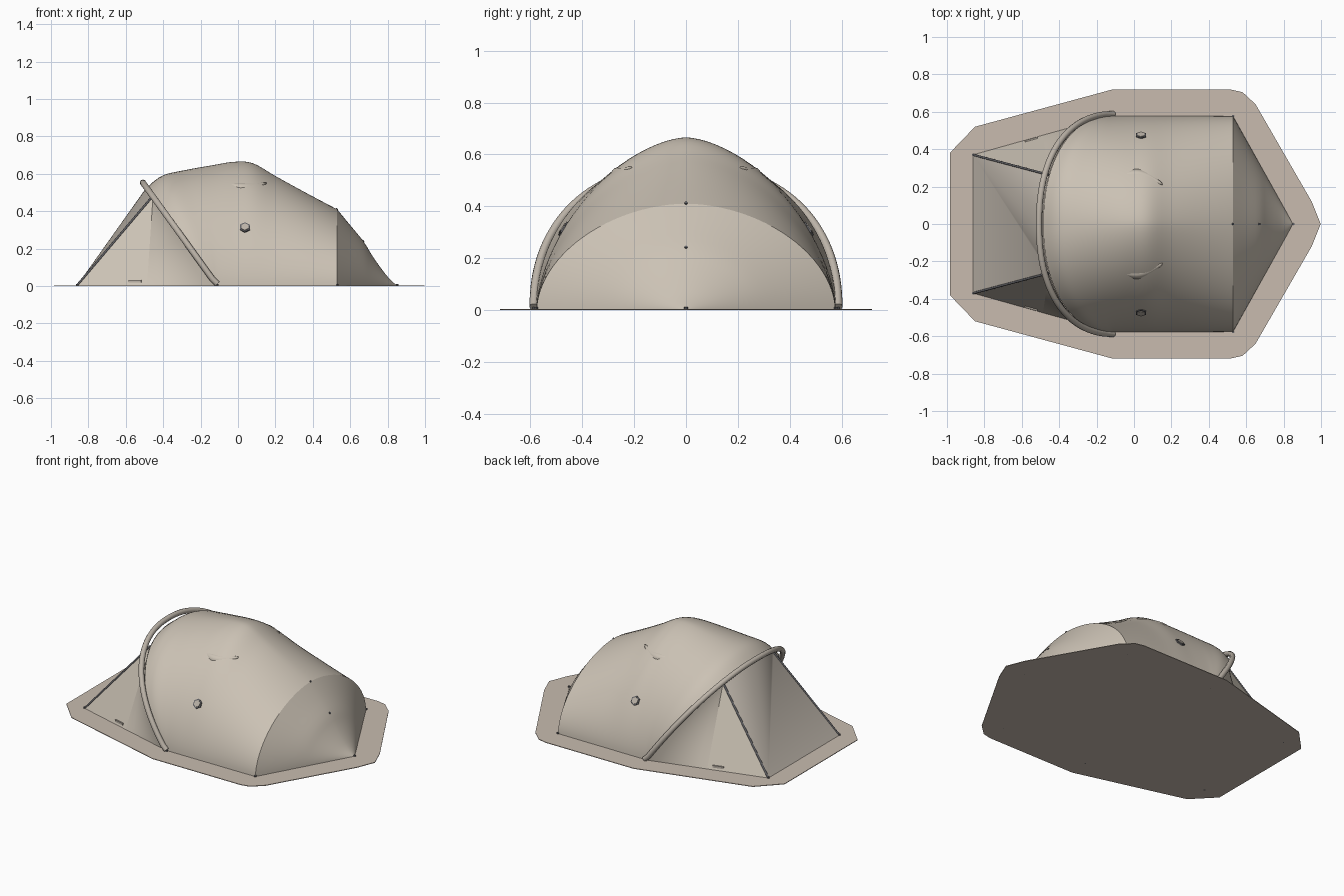
import bpy, bmesh, math
from mathutils import Vector

if "Cube" in bpy.data.objects:
    bpy.data.objects.remove(bpy.data.objects["Cube"])


def mat(name, c):
    m = bpy.data.materials.new(name)
    m.diffuse_color = (*c, 1)
    m.use_nodes = True
    m.node_tree.nodes["Principled BSDF"].inputs["Base Color"].default_value = m.diffuse_color
    return m


FABRIC = mat("tan fabric", (0.60, 0.54, 0.46))
SHEET = mat("ground sheet tan", (0.58, 0.50, 0.43))
DOOR = mat("door tan", (0.52, 0.47, 0.41))
POLE = mat("pole tan", (0.50, 0.45, 0.39))
DARK = mat("dark fittings", (0.12, 0.12, 0.13))


def build(name, verts, faces, m, angle=40, outward=True):
    """Mesh object whose faces point away from the tent's middle."""
    me = bpy.data.meshes.new(name)
    me.from_pydata([tuple(v) for v in verts], [], faces)
    bm = bmesh.new()
    bm.from_mesh(me)
    bmesh.ops.remove_doubles(bm, verts=bm.verts, dist=1e-4)
    bmesh.ops.recalc_face_normals(bm, faces=bm.faces)
    if outward:
        mid = Vector((0, 0, 0.1))
        if sum(f.normal.dot(f.calc_center_median() - mid) * f.calc_area() for f in bm.faces) < 0:
            bmesh.ops.reverse_faces(bm, faces=bm.faces)
    bm.to_mesh(me)
    bm.free()
    ob = bpy.data.objects.new(name, me)
    bpy.context.collection.objects.link(ob)
    me.materials.append(m)
    bpy.context.view_layer.objects.active = ob
    ob.select_set(True)
    bpy.ops.object.shade_smooth_by_angle(angle=math.radians(angle))
    ob.select_set(False)
    return ob


def loft(name, rows, m, angle=40):
    n = len(rows[0])
    faces = [(i * n + j, i * n + j + 1, (i + 1) * n + j + 1, (i + 1) * n + j)
             for i in range(len(rows) - 1) for j in range(n - 1)]
    return build(name, [v for r in rows for v in r], faces, m, angle)


def tube(name, pts, r, m):
    cu = bpy.data.curves.new(name, 'CURVE')
    cu.dimensions = '3D'
    cu.bevel_depth = r
    cu.bevel_resolution = 3
    cu.use_fill_caps = True
    sp = cu.splines.new('POLY')
    sp.points.add(len(pts) - 1)
    for p, q in zip(sp.points, pts):
        p.co = (*q, 1)
    ob = bpy.data.objects.new(name, cu)
    bpy.context.collection.objects.link(ob)
    cu.materials.append(m)
    return ob


def prism(name, loc, axis, r, depth, sides, m):
    bpy.ops.mesh.primitive_cylinder_add(vertices=sides, radius=r, depth=depth, location=loc)
    ob = bpy.context.object
    ob.name = name
    ob.rotation_euler = Vector(axis).to_track_quat('Z', 'Y').to_euler()
    ob.data.materials.append(m)
    ob.select_set(False)


def arch(xbase, xtop, h, w, n, steps=48):
    """Leaning superellipse arch from +y to -y."""
    pts = []
    for i in range(steps + 1):
        a = math.pi * i / steps
        c, s = math.cos(a), max(math.sin(a), 0)
        k = s ** (2 / n) if s > 1e-6 else 0
        y = math.copysign(abs(c) ** (2 / n), c)
        pts.append(Vector((xbase + (xtop - xbase) * k, w * y, h * k)))
    return pts


def smooth_stations(keys, sub=5):
    """Catmull-Rom interpolation of the station values."""
    out = []
    for i in range(len(keys) - 1):
        p = [keys[max(0, min(len(keys) - 1, i + d))] for d in (-1, 0, 1, 2)]
        for k in range(sub):
            t = k / sub
            out.append([b + .5 * t * (c - a + t * (2*a - 5*b + 4*c - d + t * (3*(b - c) + d - a)))
                        for a, b, c, d in zip(*p)])
    return out + [list(keys[-1])]


# ground sheet
side = [(-0.985, .38), (-0.85, .52), (-0.12, .718), (.52, .718), (.58, .705), (.65, .64), (.95, .12)]
ring = side + [(.998, 0)] + [(x, -y) for x, y in reversed(side)]
n = len(ring)
build("ground_sheet", [(x, y, 0) for x, y in ring] + [(x, y, .004) for x, y in ring],
      [tuple(range(n)), tuple(range(n, 2 * n))] +
      [(i, (i + 1) % n, n + (i + 1) % n, n + i) for i in range(n)], SHEET, 20)

# main canopy: xbase, xtop, height, half width, roundness
keys = [(-.12, -.485, .53, .578, 2.15), (-.115, -.40, .592, .578, 2.05), (-.11, -.27, .622, .578, 1.9),
        (-.10, -.14, .645, .578, 1.78), (-.02, -.02, .664, .578, 1.68), (.08, .08, .656, .578, 1.66),
        (.2, .2, .588, .577, 1.7), (.36, .36, .50, .577, 1.78), (.53, .53, .41, .576, 1.85)]
loft("main_canopy", [arch(*s) for s in smooth_stations(keys)], FABRIC)

# tapered rear end
rear = [(.53, .41), (.60, .325), (.67, .24), (.71, .175), (.75, .115), (.80, .05), (.849, .002)]
loft("rear_canopy", [arch(x, x, h, .576 * (.851 - x) / .321, 1.85) for x, h in smooth_stations(rear, 3)], FABRIC)

# leaning hoop pole
hoop = arch(-.11, -.508, .552, .587, 2.25, 64)
hoop_pts = [Vector((p.x, p.y, max(p.z, .012))) for p in hoop]
tube("hoop_pole", hoop_pts, .017, POLE)

# porch: flat triangles, curved sides and sloping door
rim = arch(-.12, -.487, .53, .578, 2.15, 64)
cut = min(range(33), key=lambda i: abs(rim[i].y - .25))


def flip(p, s):
    return Vector((p[0], p[1] * s, p[2]))


corner, foot, top = Vector((-.86, .37, .004)), Vector((-.487, .475, .004)), rim[cut]
for s, tag in ((1, "back"), (-1, "front")):
    build("porch_triangle_" + tag, [flip(p, s) for p in (corner, foot, top)], [(0, 1, 2)], FABRIC)
    rows = []
    for i in range(cut + 1):
        a, b = foot.lerp(top, rim[i].z / top.z), rim[i]
        rows.append([flip(a.lerp(b, t / 6), s) for t in range(7)])
    loft("porch_side_" + tag, rows, FABRIC)
    tube("door_zip_" + tag, [flip(corner, s), flip(top, s)], .006, DARK)
    # corner pegs
    for j, (x, y) in enumerate([(-.86, .37), (-.11, .585), (.53, .577)]):
        prism(f"peg_{tag}_{j}", (x, y * s, .006), (0, 0, 1), .007, .012, 8, DARK)
    # crescent roof vent hood
    rows = []
    for i in range(17):
        u = i / 16
        b = math.sin(math.pi * u)
        x = -.092 + .244 * u
        yi = .245 - .035 * u
        rows.append([flip((x, yi + .012 * b, .553 + .004 * b), s),
                     flip((x, yi + .006 + .042 * b, .55 - .004 * b), s),
                     flip((x, yi + .008 + .062 * b, .546 - .026 * b), s)])
    hood = loft("vent_hood_" + tag, rows, FABRIC)
    hood.modifiers.new("thick", 'SOLIDIFY').thickness = .008
    # hexagonal side vent
    axis = (0, .83 * s, .55)
    prism("hex_vent_" + tag, (.037, .472 * s, .312), axis, .031, .012, 6, DARK)
    prism("hex_vent_centre_" + tag, (.037, .475 * s, .314), axis, .022, .012, 6, POLE)
    # small loop low on the porch side
    bpy.ops.mesh.primitive_cube_add(size=1, location=(-.55, .452 * s, .025))
    loop = bpy.context.object
    loop.name = "porch_loop_" + tag
    loop.scale = (.07, .008, .014)
    loop.rotation_euler = (0, 0, .275 * s)
    loop.data.materials.append(POLE)
    loop.select_set(False)

arc = rim[cut:65 - cut]
door = [corner, flip(corner, -1)] + list(reversed(arc))
build("porch_door", door, [(0, 1, 2 + i) if i < 0 else (0, 2 + i, 3 + i) for i in range(-1 + 1, len(arc) - 1)]
      + [(0, 1, 2)], DOOR, 60)

# rear point peg and seam studs
prism("peg_rear", (.852, 0, .006), (0, 0, 1), .007, .012, 8, DARK)
for i, (x, z) in enumerate([(.53, .412), (.67, .242)]):
    prism(f"seam_stud_{i}", (x, 0, z), (.7, 0, .7), .006, .006, 8, DARK)
